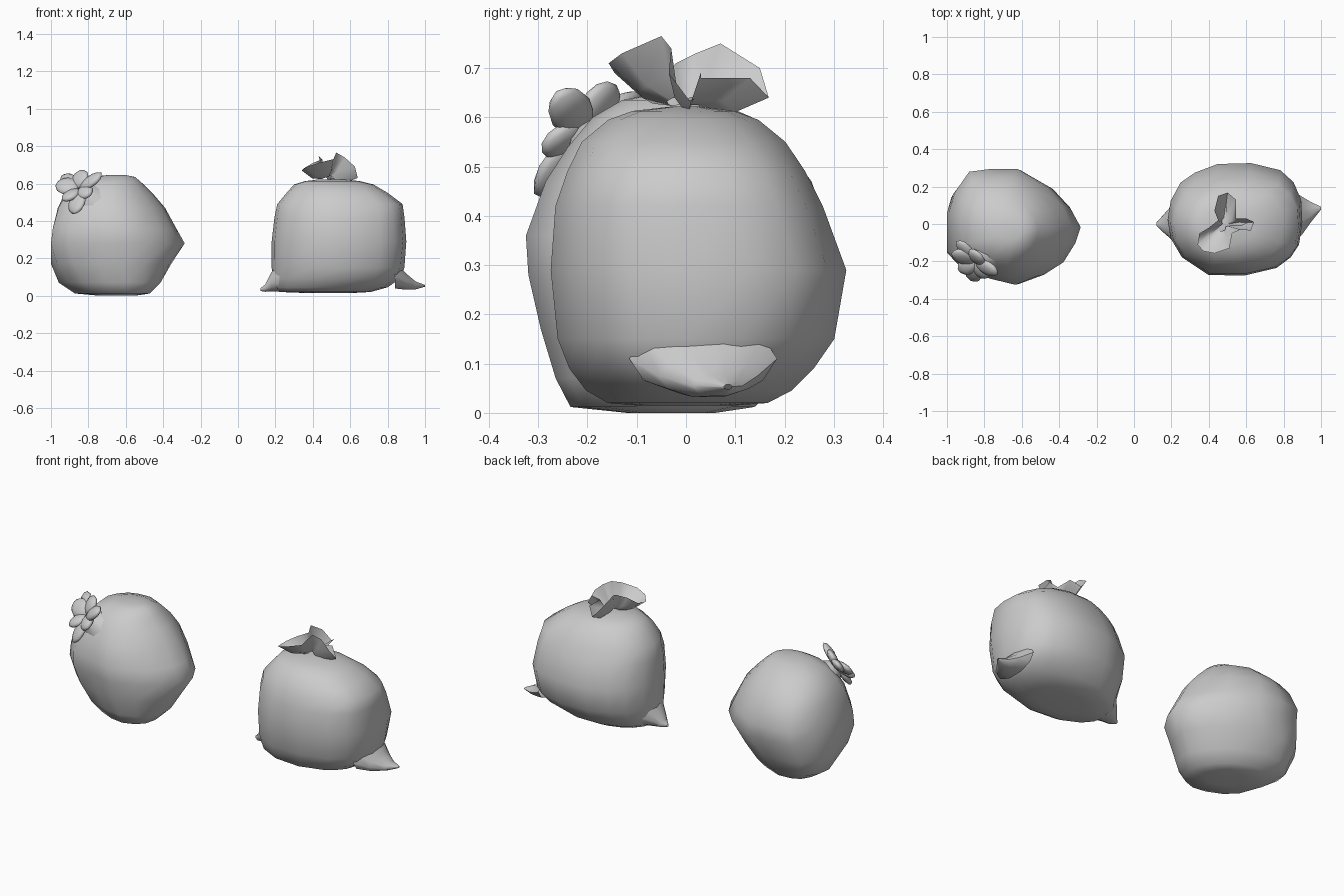
import bpy, bmesh, math
from mathutils import Vector, Matrix


def finish(bm, name, angle=60):
    bmesh.ops.recalc_face_normals(bm, faces=bm.faces)
    me = bpy.data.meshes.new(name)
    bm.to_mesh(me)
    bm.free()
    ob = bpy.data.objects.new(name, me)
    bpy.context.collection.objects.link(ob)
    bpy.ops.object.select_all(action='DESELECT')
    ob.select_set(True)
    bpy.context.view_layer.objects.active = ob
    bpy.ops.object.shade_smooth_by_angle(angle=math.radians(angle))
    return ob


def loft(bm, loops, caps=True):
    rows = [[bm.verts.new(p) for p in loop] for loop in loops]
    n = len(rows[0])
    for a, b in zip(rows, rows[1:]):
        for i in range(n):
            j = (i + 1) % n
            bm.faces.new((a[i], a[j], b[j], b[i]))
    if caps:
        bm.faces.new(rows[0])
        bm.faces.new(rows[-1])


def bag_body(name, rings, plan):
    """Rings: (z, x min, x max, y min, y max, plan share, skew).
    Each section blends an ellipse with the bag's own plan outline."""
    loops = []
    for z, x0, x1, y0, y1, share, skew in rings:
        loop = []
        for u, v in plan:
            r = math.hypot(u, v)
            u2 = u / r * (1 - share) + u * share
            v2 = v / r * (1 - share) + v * share
            u2 = (u2 - skew * v2) / math.sqrt(1 + skew * skew)
            loop.append(((x0 + x1) / 2 + (x1 - x0) / 2 * u2,
                         (y0 + y1) / 2 + (y1 - y0) / 2 * v2, z))
        loops.append(loop)
    bm = bmesh.new()
    loft(bm, loops)
    return finish(bm, name)


def tapered(name, stations, axis, segs=10):
    """Oval sections (centre, half width, half height) facing along axis."""
    axis = Vector(axis).normalized()
    side = Vector((0, 0, 1)).cross(axis).normalized()
    up = axis.cross(side)
    loops = []
    for c, w, h in stations:
        loops.append([Vector(c) + side * w * math.cos(2 * math.pi * i / segs)
                      + up * h * math.sin(2 * math.pi * i / segs) for i in range(segs)])
    bm = bmesh.new()
    loft(bm, loops, caps=False)
    return finish(bm, name)


# Round bag lying on the left
bag_body("round_bag", [
    (0.000, -0.74, -0.55, -0.12, 0.06, 0, 0.2),
    (0.012, -0.87, -0.47, -0.235, 0.14, 0.2, 0.3),
    (0.07, -0.955, -0.41, -0.265, 0.20, 0.4, 0.25),
    (0.17, -0.995, -0.355, -0.295, 0.255, 0.7, 0.12),
    (0.28, -1.00, -0.285, -0.32, 0.285, 1, 0),
    (0.36, -0.99, -0.33, -0.325, 0.295, 1, 0),
    (0.47, -0.965, -0.39, -0.285, 0.255, 0.8, 0),
    (0.54, -0.93, -0.45, -0.24, 0.205, 0.6, 0),
    (0.60, -0.87, -0.51, -0.19, 0.135, 0.3, 0),
    (0.635, -0.78, -0.55, -0.13, 0.055, 0, 0),
    (0.645, -0.70, -0.60, -0.08, 0.0, 0, 0)],
    [(1, 0), (0.84, 0.35), (0.58, 0.68), (0.11, 1), (-0.3, 1), (-0.67, 0.95),
     (-0.9, 0.6), (-1, 0.25), (-1, -0.45), (-0.74, -0.77), (-0.31, -0.9),
     (0.08, -1), (0.45, -0.84), (0.74, -0.62), (0.92, -0.28)])

# Gathered neck leading to its knot
tapered("round_bag_neck", [
    ((-0.775, -0.125, 0.485), 0.16, 0.14),
    ((-0.81, -0.16, 0.525), 0.11, 0.10),
    ((-0.845, -0.20, 0.565), 0.045, 0.045)], (-0.2, -0.2, 0.25))

# Crumpled petals of the knot, each a flattened ball from knot to tip
knot = Vector((-0.85, -0.205, 0.57))
out = Vector((-0.53, -0.53, 0.66))
tips = [(-0.73, -0.26, 0.65), (-0.84, -0.15, 0.67), (-0.94, -0.09, 0.64),
        (-0.97, -0.15, 0.60), (-0.935, -0.25, 0.51), (-0.87, -0.30, 0.44),
        (-0.79, -0.29, 0.54)]
bm = bmesh.new()
for k, tip in enumerate(tips):
    d = Vector(tip) - knot
    x = d.normalized()
    y = out.cross(x).normalized()
    z = x.cross(y)
    rot = Matrix((x, y, z)).transposed().to_4x4()
    size = Matrix.Diagonal((d.length * 0.5, 0.046 + 0.01 * (k % 2), 0.022, 1))
    bmesh.ops.create_icosphere(
        bm, subdivisions=2, radius=1,
        matrix=Matrix.Translation(knot + d * 0.52) @ rot @ size)
finish(bm, "round_bag_knot")

# Square-shouldered bag standing on the right
bag_body("upright_bag", [
    (0.015, 0.35, 0.62, -0.10, 0.10, 0, 0),
    (0.020, 0.22, 0.71, -0.16, 0.17, 0, 0),
    (0.045, 0.19, 0.80, -0.205, 0.22, 0, 0),
    (0.09, 0.185, 0.865, -0.24, 0.265, 0.2, 0),
    (0.15, 0.18, 0.89, -0.265, 0.305, 0.5, 0),
    (0.29, 0.18, 0.90, -0.28, 0.328, 0.7, 0),
    (0.42, 0.195, 0.89, -0.27, 0.28, 0.7, 0),
    (0.49, 0.21, 0.88, -0.245, 0.245, 0.6, 0),
    (0.55, 0.26, 0.80, -0.215, 0.205, 0.5, 0),
    (0.595, 0.30, 0.725, -0.16, 0.15, 0.3, 0),
    (0.613, 0.36, 0.65, -0.11, 0.10, 0, 0),
    (0.622, 0.43, 0.56, -0.03, 0.03, 0, 0)],
    [(1, 0.35), (0.9, 0.68), (0.7, 0.9), (0.24, 1), (-0.26, 0.98), (-0.6, 0.83),
     (-0.82, 0.66), (-0.96, 0.33), (-1, 0), (-0.96, -0.33), (-0.8, -0.67),
     (-0.4, -1), (0.15, -0.98), (0.63, -0.87), (0.85, -0.68), (0.97, -0.45), (1, -0.05)])

# Pinched bottom corners
tapered("right_corner", [
    ((0.84, 0.035, 0.11), 0.15, 0.075),
    ((0.90, 0.045, 0.075), 0.10, 0.045),
    ((0.95, 0.065, 0.055), 0.05, 0.022),
    ((1.00, 0.085, 0.053), 0.008, 0.005)], (1, 0, 0))
tapered("left_corner", [
    ((0.23, 0.01, 0.11), 0.12, 0.09),
    ((0.18, 0.005, 0.075), 0.07, 0.055),
    ((0.145, 0.0, 0.04), 0.035, 0.02),
    ((0.12, 0.0, 0.033), 0.008, 0.008)], (-1, 0, 0))

# Open ruffle of the tied top: folded rim drawn down to a narrow neck
rim = [(0.64, 0.01, 0.63), (0.60, 0.03, 0.69), (0.545, 0.03, 0.68),
       (0.545, 0.13, 0.68), (0.50, 0.168, 0.64), (0.45, 0.15, 0.70),
       (0.43, 0.07, 0.75), (0.45, 0.02, 0.73), (0.40, -0.02, 0.71),
       (0.35, -0.05, 0.68), (0.34, -0.11, 0.67), (0.37, -0.145, 0.69),
       (0.43, -0.157, 0.71), (0.51, -0.13, 0.73), (0.525, -0.05, 0.765),
       (0.57, -0.03, 0.74), (0.625, -0.035, 0.69)]
base = Vector((0.48, -0.005, 0.61))
loops = []
for f, lift in ((0.22, 0.0), (0.6, -0.018), (1.0, 0.0)):
    loops.append([base.lerp(Vector(p), f) + Vector((0, 0, lift)) for p in rim])
bm = bmesh.new()
loft(bm, loops, caps=False)
finish(bm, "upright_bag_ruffle", 80)
